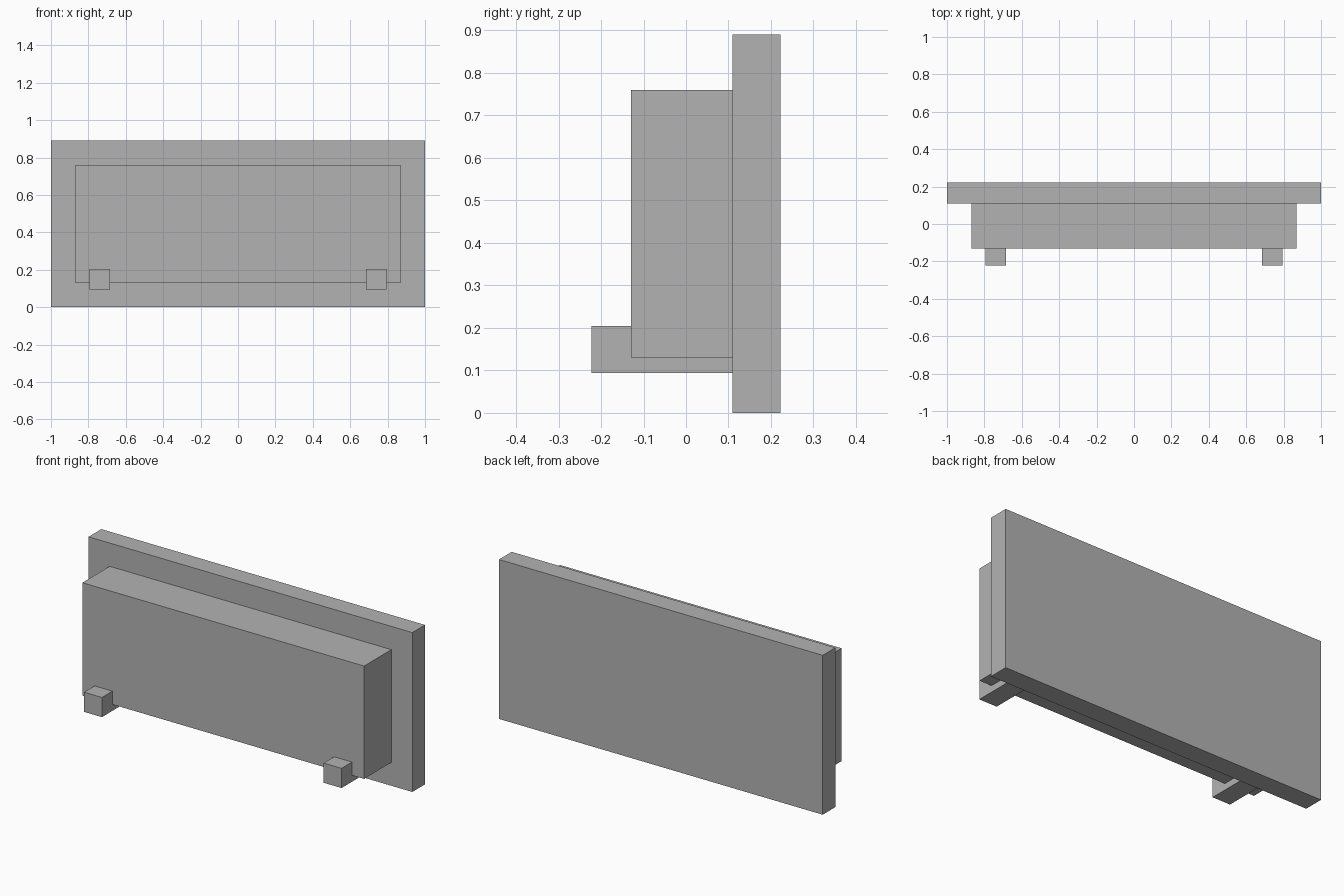
import bpy
import bmesh
from mathutils import Vector

default_cube = bpy.data.objects.get("Cube")
if default_cube:
    bpy.data.objects.remove(default_cube, do_unlink=True)

# Single plain grey
grey = bpy.data.materials.new("plain grey")
grey.use_nodes = True
colour = (0.45, 0.45, 0.45, 1)
grey.diffuse_color = colour
grey.node_tree.nodes["Principled BSDF"].inputs["Base Color"].default_value = colour


def box(name, low, high):
    """Flat-faced box spanning two opposite corners."""
    low, high = Vector(low), Vector(high)
    bm = bmesh.new()
    bmesh.ops.create_cube(bm, size=1)
    bmesh.ops.scale(bm, vec=high - low, verts=bm.verts)
    bmesh.ops.translate(bm, vec=(low + high) / 2, verts=bm.verts)
    mesh = bpy.data.meshes.new(name)
    bm.to_mesh(mesh)
    bm.free()
    mesh.materials.append(grey)
    obj = bpy.data.objects.new(name, mesh)
    bpy.context.collection.objects.link(obj)
    return obj


# Upright back panel and the thick block on its front
box("back_panel", (-1, 0.11, 0), (1, 0.222, 0.89))
box("front_block", (-0.87, -0.13, 0.13), (0.87, 0.11, 0.76))

# Pair of square bars running out under the block
for side, x in (("left", 0.74), ("right", -0.74)):
    box(side + "_support_bar", (x - 0.055, -0.222, 0.094), (x + 0.055, 0.11, 0.204))
